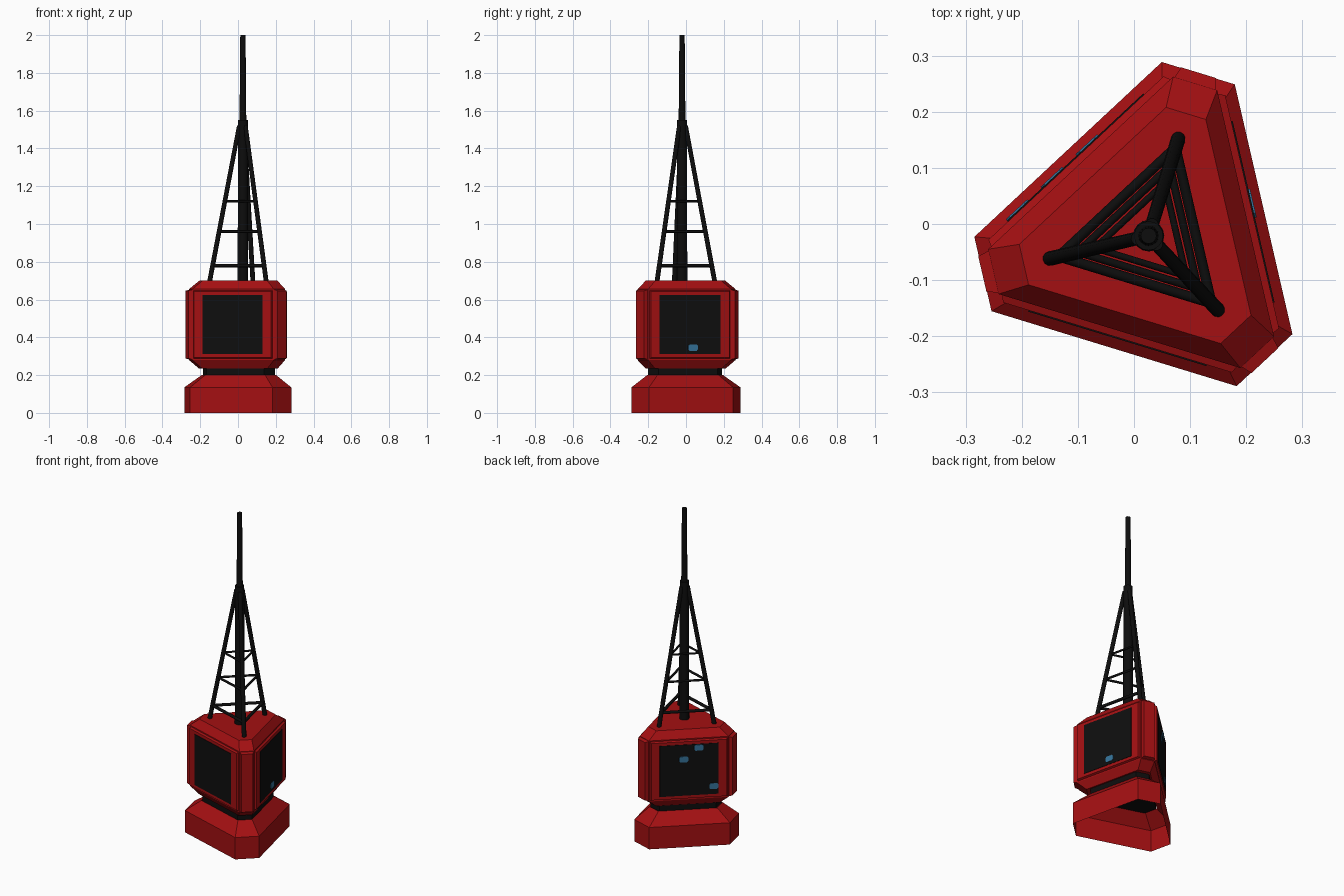
import bpy, bmesh, math
from mathutils import Vector, Matrix

if "Cube" in bpy.data.objects:
    bpy.data.objects.remove(bpy.data.objects["Cube"])

CENTRE = Vector((0.026, -0.021, 0))
TURN = math.radians(73)            # direction of the first clipped corner
THIRD = math.radians(120)


def material(name, rgb):
    m = bpy.data.materials.new(name)
    m.diffuse_color = (*rgb, 1)
    m.use_nodes = True
    m.node_tree.nodes["Principled BSDF"].inputs["Base Color"].default_value = m.diffuse_color
    return m


RED = material("buoy red", (0.37, 0.005, 0.006))
BLACK = material("mast black", (0.004, 0.004, 0.004))
PANEL = material("panel black", (0.0045, 0.0045, 0.0045))
BLUE = material("cell blue", (0.035, 0.17, 0.32))


def finish(bm, name, mat):
    bmesh.ops.recalc_face_normals(bm, faces=bm.faces)
    me = bpy.data.meshes.new(name)
    bm.to_mesh(me)
    bm.free()
    ob = bpy.data.objects.new(name, me)
    bpy.context.collection.objects.link(ob)
    me.materials.append(mat)
    return ob


def polar(angle, r, t, z):
    """Point r out along angle and t sideways (counter-clockwise)."""
    c, s = math.cos(angle), math.sin(angle)
    return CENTRE + Vector((c * r - s * t, s * r + c * t, z))


def tri_loft(profile, bottom, top):
    """Stack clipped triangles given as (z, corner distance, corner half width)."""
    bm = bmesh.new()
    rings = [[bm.verts.new(polar(TURN + k * THIRD, d, t, z))
              for k in range(3) for t in (-w, w)] for z, d, w in profile]
    for a, b in zip(rings, rings[1:]):
        for i in range(6):
            j = (i + 1) % 6
            bm.faces.new((a[i], a[j], b[j], b[i]))
    if bottom:
        bm.faces.new(rings[0][::-1])
    if top:
        bm.faces.new(rings[-1])
    bm.normal_update()
    return bm


def tube(name, p, q, r1, r2, sides=12):
    bm = bmesh.new()
    axis = q - p
    mat = Matrix.Translation((p + q) / 2) @ axis.to_track_quat('Z', 'Y').to_matrix().to_4x4()
    bmesh.ops.create_cone(bm, cap_ends=True, segments=sides, radius1=r1, radius2=r2,
                          depth=axis.length, matrix=mat)
    for f in bm.faces:
        f.smooth = len(f.verts) == 4
    return finish(bm, name, BLACK)


def plate(name, angle, out, t, z, hw, hh, mat, clip=0.0, thick=0.006):
    """Thin upright plate on a side face, optionally with clipped corners."""
    if clip:
        outline = [(-hw, -hh + clip), (-hw + clip, -hh), (hw - clip, -hh), (hw, -hh + clip),
                   (hw, hh - clip), (hw - clip, hh), (-hw + clip, hh), (-hw, hh - clip)]
    else:
        outline = [(-hw, -hh), (hw, -hh), (hw, hh), (-hw, hh)]
    bm = bmesh.new()
    f = bm.faces.new([bm.verts.new(polar(angle, out - thick, t + a, z + b)) for a, b in outline])
    ext = bmesh.ops.extrude_face_region(bm, geom=[f])
    shift = polar(angle, thick, 0, 0) - CENTRE
    bmesh.ops.translate(bm, vec=shift, verts=[v for v in ext['geom'] if isinstance(v, bmesh.types.BMVert)])
    return finish(bm, name, mat)


# Hollow float base and dark neck
finish(tri_loft([(0, 0.303, 0.068), (0.135, 0.303, 0.068), (0.2, 0.215, 0.04)], False, False),
       "float_base", RED)
finish(tri_loft([(0.195, 0.208, 0.04), (0.24, 0.208, 0.04)], True, True), "neck", BLACK)

# Body housing with raised corner bumpers and side frames
bm = tri_loft([(0.235, 0.23, 0.037), (0.28, 0.284, 0.041),
               (0.655, 0.284, 0.041), (0.70, 0.228, 0.037)], True, True)
walls = [f for f in bm.faces if abs(f.normal.z) < 0.01]
corners = [f for f in walls if max(e.calc_length() for e in f.edges if
           abs(e.verts[0].co.z - e.verts[1].co.z) < 0.01) < 0.15]
sides = [f for f in walls if f not in corners]
for faces, rim, slope, rise in ((corners, 0.004, 0.008, 0.02), (sides, 0.01, 0.007, 0.012)):
    bmesh.ops.inset_individual(bm, faces=faces, thickness=rim)
    bmesh.ops.inset_individual(bm, faces=faces, thickness=slope, depth=rise)
finish(bm, "body_housing", RED)

# Dark panels on the three long sides
for k in range(3):
    plate(f"side_panel_{k + 1}", TURN + math.pi + k * THIRD, 0.192, 0, 0.4675, 0.166, 0.157, PANEL)

# Small blue cells: one on the right panel, three on the back left panel
RIGHT, BACK = TURN + math.pi + THIRD, TURN + math.pi + 2 * THIRD
for i, (a, t, z) in enumerate(((RIGHT, 0.015, 0.345), (BACK, 0.055, 0.603),
                               (BACK, -0.03, 0.535), (BACK, 0.14, 0.36))):
    plate(f"blue_cell_{i + 1}", a, 0.195, t, z, 0.026, 0.018, BLUE, clip=0.008, thick=0.004)

# Central mast
tube("mast_lower", polar(0, 0, 0, 0.69), polar(0, 0, 0, 1.55), 0.028, 0.026, 16)
tube("mast_upper", polar(0, 0, 0, 1.54), polar(0, 0, 0, 2.0), 0.018, 0.014, 16)


# Tripod legs and triangular brace rings
def leg_point(k, z):
    return polar(TURN + k * THIRD, 0.18 - (z - 0.70) / 0.82 * 0.16, 0, z)


for k in range(3):
    tube(f"leg_{k + 1}", leg_point(k, 0.69), leg_point(k, 1.52), 0.013, 0.012)
    for n, (z, r) in enumerate(((0.78, 0.009), (0.96, 0.007), (1.12, 0.006))):
        tube(f"brace_{n + 1}_{k + 1}", leg_point(k, z), leg_point(k + 1, z), r, r, 8)
